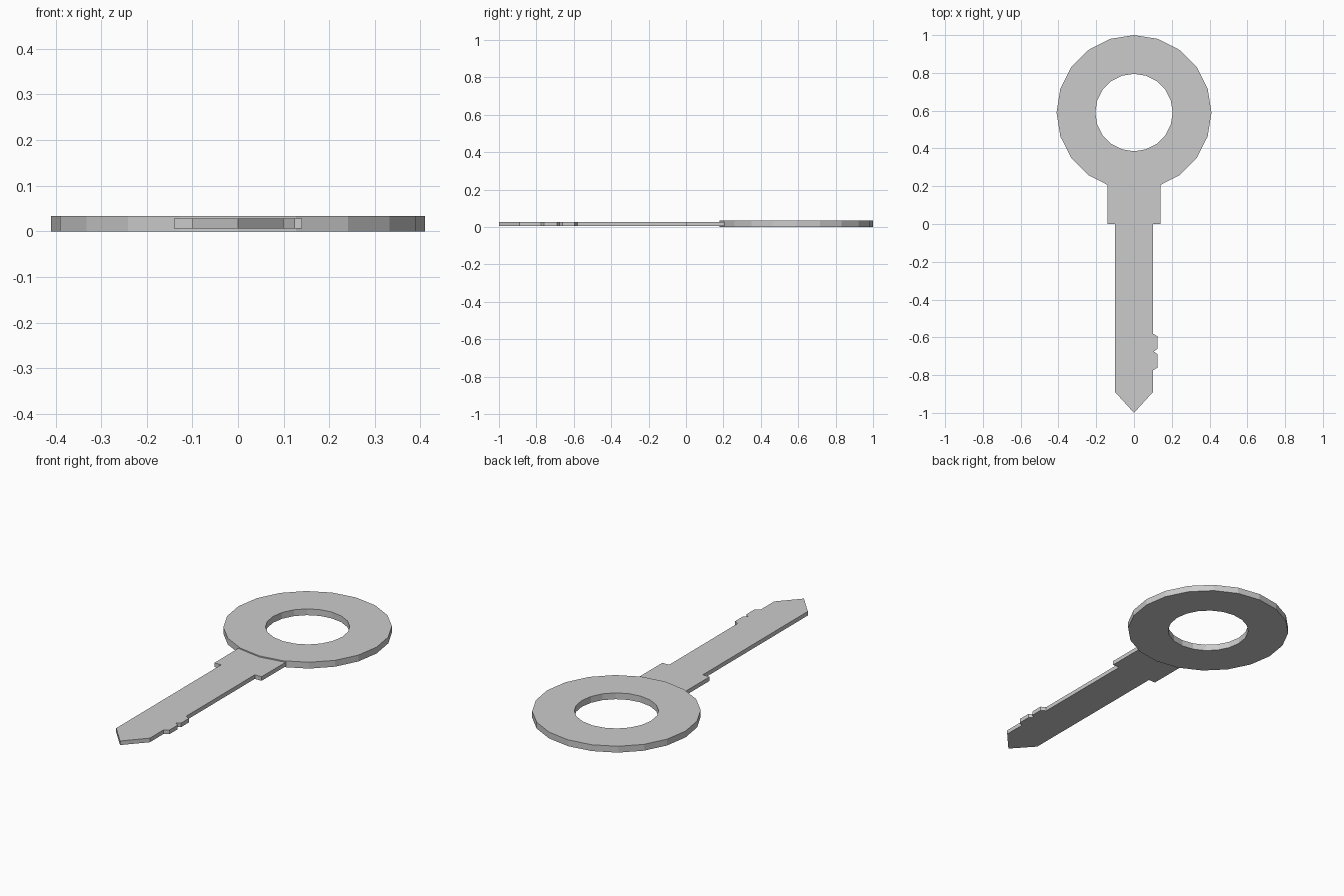
import bpy, bmesh
from math import sin, cos, tau

if "Cube" in bpy.data.objects:
    bpy.data.objects.remove(bpy.data.objects["Cube"])


def finish(name, bm):
    bmesh.ops.recalc_face_normals(bm, faces=bm.faces)
    mesh = bpy.data.meshes.new(name)
    bm.to_mesh(mesh)
    bm.free()
    obj = bpy.data.objects.new(name, mesh)
    bpy.context.collection.objects.link(obj)
    return obj


def flat_ring(name, centre_y, outer, inner, z0, z1, sides):
    bm = bmesh.new()
    section = [(outer, z0), (outer, z1), (inner, z1), (inner, z0)]
    loops = []
    for i in range(sides):
        a = tau * i / sides
        loops.append([bm.verts.new((r * cos(a), centre_y + r * sin(a), z))
                      for r, z in section])
    for i in range(sides):
        p, q = loops[i], loops[(i + 1) % sides]
        for k in range(4):
            n = (k + 1) % 4
            bm.faces.new((p[k], q[k], q[n], p[n]))
    return finish(name, bm)


def plate(name, outline, z0, z1):
    bm = bmesh.new()
    face = bm.faces.new([bm.verts.new((x, y, z0)) for x, y in outline])
    top = bmesh.ops.extrude_face_region(bm, geom=[face], use_keep_orig=True)
    verts = [g for g in top["geom"] if isinstance(g, bmesh.types.BMVert)]
    bmesh.ops.translate(bm, verts=verts, vec=(0, 0, z1 - z0))
    return finish(name, bm)


# Ring-shaped handle
flat_ring("key_bow", 0.59, 0.41, 0.205, 0.0, 0.034, 20)

# Collar, shaft, teeth and pointed tip in one thinner plate
plate("key_blade", [
    (-0.14, 0.235), (-0.14, 0.0), (-0.10, 0.0), (-0.10, -0.89), (0.0, -1.0),
    (0.10, -0.89), (0.10, -0.775), (0.125, -0.76), (0.125, -0.69),
    (0.105, -0.675), (0.125, -0.66), (0.125, -0.595), (0.10, -0.58),
    (0.10, 0.0), (0.14, 0.0), (0.14, 0.235),
], 0.006, 0.028)
